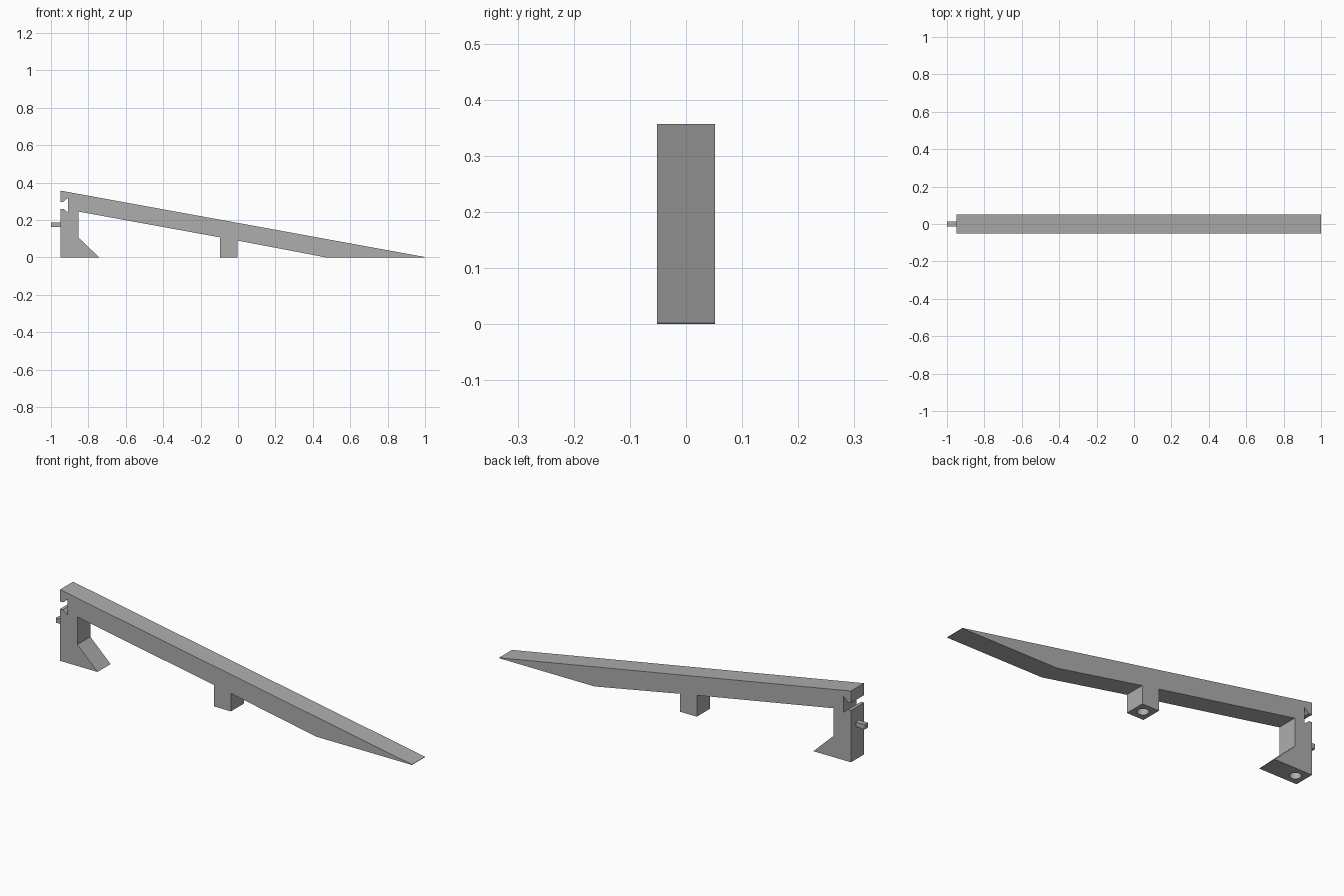
import bpy
import bmesh
from math import radians

cube = bpy.data.objects.get("Cube")
if cube:
    bpy.data.objects.remove(cube, do_unlink=True)

GREY = (0.42, 0.42, 0.42, 1)
grey = bpy.data.materials.new("plain_grey")
grey.use_nodes = True
grey.diffuse_color = GREY
grey.node_tree.nodes["Principled BSDF"].inputs["Base Color"].default_value = GREY


def extrude_profile(name, points, half_width):
    """Extrude an x-z outline along y."""
    bm = bmesh.new()
    face = bm.faces.new([bm.verts.new((x, -half_width, z)) for x, z in points])
    result = bmesh.ops.extrude_face_region(bm, geom=[face])
    verts = [g for g in result["geom"] if isinstance(g, bmesh.types.BMVert)]
    bmesh.ops.translate(bm, verts=verts, vec=(0, 2 * half_width, 0))
    bmesh.ops.recalc_face_normals(bm, faces=bm.faces)
    mesh = bpy.data.meshes.new(name)
    bm.to_mesh(mesh)
    bm.free()
    mesh.materials.append(grey)
    obj = bpy.data.objects.new(name, mesh)
    bpy.context.collection.objects.link(obj)
    return obj


def drill(target, x, radius, depth):
    """Cut a blind round hole up into the base."""
    bpy.ops.mesh.primitive_cylinder_add(vertices=32, radius=radius,
                                        depth=2 * depth, location=(x, 0, 0))
    cutter = bpy.context.object
    cutter.hide_render = True
    cutter.data.materials.append(grey)
    mod = target.modifiers.new("hole", "BOOLEAN")
    mod.operation = "DIFFERENCE"
    mod.solver = "EXACT"
    mod.object = cutter
    bpy.ops.object.select_all(action="DESELECT")
    target.select_set(True)
    bpy.context.view_layer.objects.active = target
    bpy.ops.object.modifier_apply(modifier=mod.name)
    bpy.data.objects.remove(cutter, do_unlink=True)


# Sloping arm with its rear post, flared foot and middle leg
dovetail_notch = [(-0.95, 0.26), (-0.934, 0.26), (-0.908, 0.239),
                  (-0.908, 0.32), (-0.934, 0.297), (-0.95, 0.297)]
rear_post = [(-0.854, 0.245), (-0.854, 0.107), (-0.742, 0), (-0.95, 0)]
middle_leg = [(-0.003, 0.09), (-0.003, 0), (-0.096, 0), (-0.096, 0.107)]
arm_top = [(-0.95, 0.357), (1, 0.002), (1, 0), (0.47, 0)]
ramp = extrude_profile("ramp_arm", arm_top + middle_leg + rear_post + dovetail_notch, 0.0515)

# Blind holes under the two feet
for hole_x in (-0.0495, -0.9):
    drill(ramp, hole_x, 0.026, 0.07)
bpy.ops.object.shade_smooth_by_angle(angle=radians(25))

# Square pin on the rear post
extrude_profile("rear_pin", [(-1, 0.163), (-0.945, 0.163), (-0.945, 0.187), (-1, 0.187)], 0.013)
